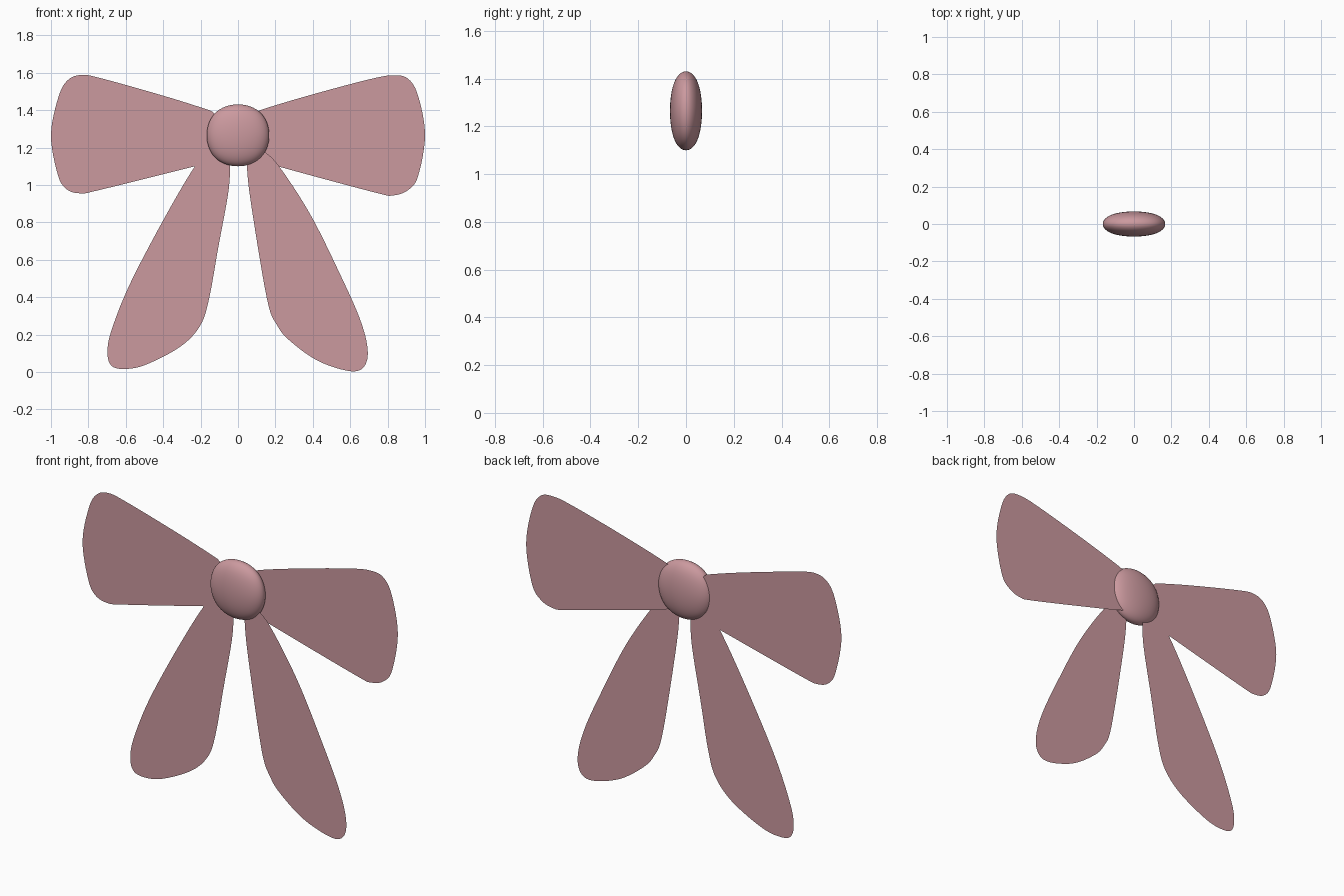
import bpy, bmesh
from mathutils import Vector

cube = bpy.data.objects.get("Cube")
if cube:
    bpy.data.objects.remove(cube, do_unlink=True)

pink = bpy.data.materials.new("dusty pink")
pink.use_nodes = True
colour = (0.60, 0.32, 0.345, 1)
pink.diffuse_color = colour
pink.node_tree.nodes["Principled BSDF"].inputs["Base Color"].default_value = colour


def smooth_outline(points, steps=6):
    """Open Catmull-Rom curve through the points."""
    p = [Vector(q) for q in points]
    p = [p[0]] + p + [p[-1]]
    out = []
    for a, b, c, d in zip(p, p[1:], p[2:], p[3:]):
        for i in range(steps):
            t = i / steps
            out.append(0.5 * (2 * b + (c - a) * t + (2 * a - 5 * b + 4 * c - d) * t**2
                              + (3 * b - a - 3 * c + d) * t**3))
    return out + [p[-1]]


def ribbon(name, y, points):
    """Flat sheet of cloth standing in the xz plane at depth y."""
    bm = bmesh.new()
    bm.faces.new([bm.verts.new((v.x, y, v.y)) for v in smooth_outline(points)])
    bmesh.ops.triangulate(bm, faces=bm.faces[:])
    bmesh.ops.recalc_face_normals(bm, faces=bm.faces[:])
    if bm.faces[:][0].normal.y > 0:
        bmesh.ops.reverse_faces(bm, faces=bm.faces[:])
    mesh = bpy.data.meshes.new(name)
    bm.to_mesh(mesh)
    bm.free()
    mesh.materials.append(pink)
    obj = bpy.data.objects.new(name, mesh)
    bpy.context.collection.objects.link(obj)


# Side loops, slightly different on each side
ribbon("left_loop", 0.022, [
    (0.07, 1.37), (0.12, 1.4), (0.385, 1.48), (0.7, 1.564), (0.83, 1.586), (0.91, 1.567),
    (0.963, 1.476), (1, 1.267), (0.963, 1.048), (0.91, 0.973), (0.83, 0.944),
    (0.73, 0.96), (0.225, 1.096), (0.08, 1.14)])
ribbon("right_loop", 0.018, [
    (-0.09, 1.33), (-0.13, 1.385), (-0.18, 1.408), (-0.4, 1.477), (-0.72, 1.567),
    (-0.834, 1.588), (-0.91, 1.56), (-0.96, 1.47), (-1, 1.267), (-0.965, 1.06),
    (-0.92, 0.98), (-0.845, 0.955), (-0.74, 0.973), (-0.23, 1.1), (-0.08, 1.14)])

# Hanging tails, one in front and one behind
ribbon("left_tail", -0.008, [
    (0.05, 1.17), (0.048, 1.096), (0.07, 0.898), (0.155, 0.39), (0.209, 0.25), (0.278, 0.166),
    (0.428, 0.059), (0.6, 0.004), (0.675, 0.03), (0.693, 0.123), (0.652, 0.283),
    (0.545, 0.524), (0.385, 0.845), (0.214, 1.107), (0.128, 1.187)])
ribbon("right_tail", 0.02, [
    (-0.05, 1.17), (-0.043, 1.096), (-0.053, 0.952), (-0.107, 0.658), (-0.155, 0.39),
    (-0.203, 0.246), (-0.31, 0.134), (-0.497, 0.037), (-0.615, 0.016), (-0.68, 0.037),
    (-0.698, 0.112), (-0.674, 0.23), (-0.578, 0.47), (-0.396, 0.818), (-0.23, 1.1),
    (-0.15, 1.18)])

# Central knot: a flattened, softly squared ball
bpy.ops.mesh.primitive_cube_add(size=2, location=(0, 0, 1.265))
knot = bpy.context.object
knot.name = "knot"
knot.scale = (0.199, 0.08, 0.197)
bpy.ops.object.transform_apply(location=False, rotation=False, scale=True)
knot.data.materials.append(pink)
knot.modifiers.new("rounding", "SUBSURF").levels = 4
knot.modifiers["rounding"].render_levels = 4
bpy.ops.object.shade_smooth()
